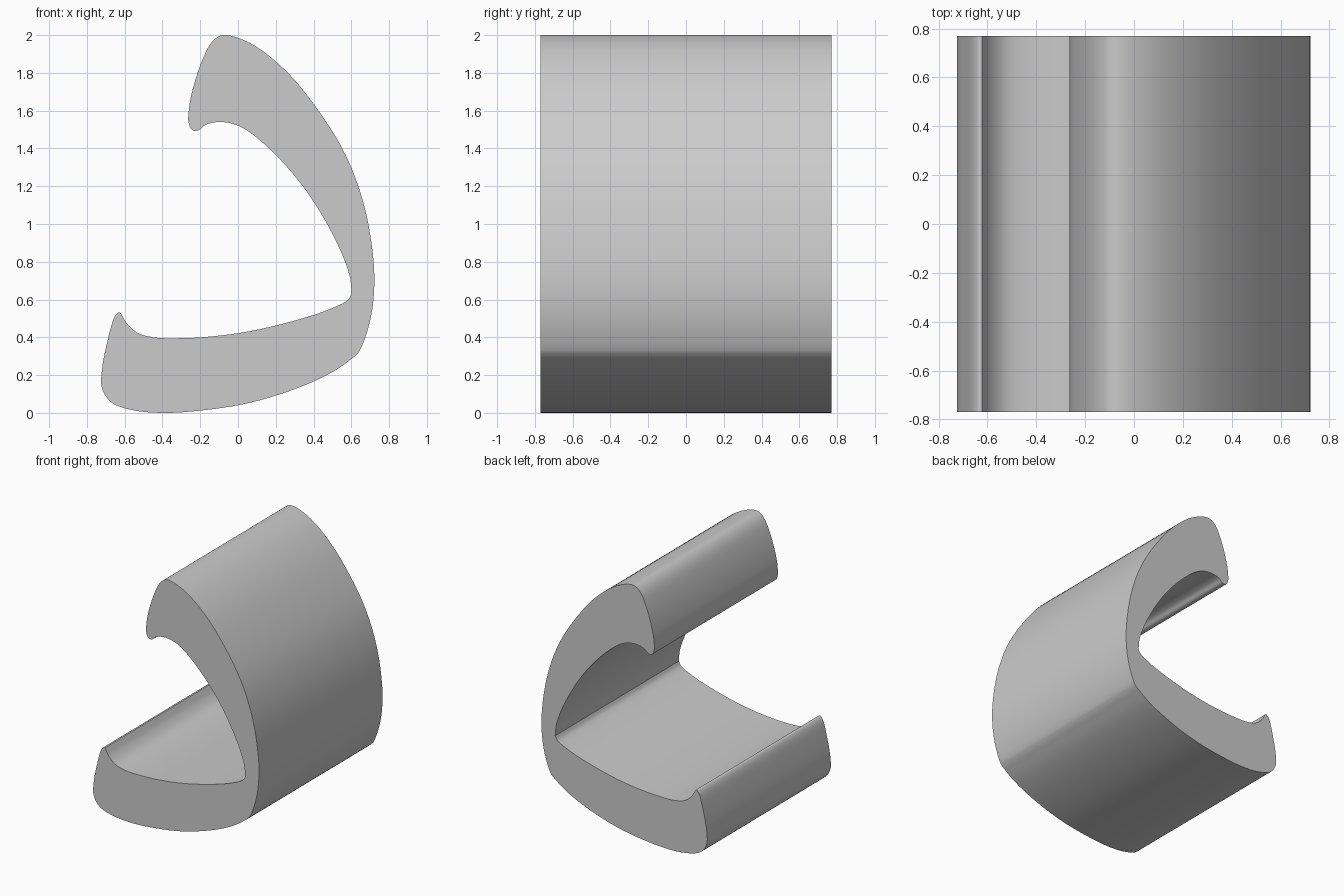
import bpy, bmesh
from mathutils import Vector

if "Cube" in bpy.data.objects:
    bpy.data.objects.remove(bpy.data.objects["Cube"])

HALF_DEPTH = 0.77
STEPS = 5

# Side profile (x, z) as smooth runs that meet at crisp corners
back_run = [(-0.265, 1.55), (-0.253, 1.656), (-0.20, 1.84), (-0.137, 1.965), (-0.08, 2.0),
            (0.06, 1.96), (0.25, 1.815), (0.43, 1.595), (0.57, 1.365), (0.66, 1.127),
            (0.708, 0.89), (0.722, 0.68), (0.70, 0.49), (0.645, 0.33), (0.62, 0.30)]
base_run = [(0.62, 0.30), (0.51, 0.222), (0.33, 0.137), (0.06, 0.053), (-0.2, 0.012),
            (-0.4, 0.0), (-0.56, 0.015), (-0.67, 0.055), (-0.72, 0.13), (-0.72, 0.23),
            (-0.69, 0.385), (-0.655, 0.505), (-0.635, 0.53), (-0.622, 0.53)]
seat_run = [(-0.622, 0.53), (-0.585, 0.47), (-0.53, 0.423), (-0.44, 0.399), (-0.33, 0.395),
            (-0.17, 0.402), (0.06, 0.432), (0.33, 0.497), (0.49, 0.551), (0.58, 0.597),
            (0.602, 0.63)]
inner_run = [(0.602, 0.63), (0.592, 0.72), (0.54, 0.865), (0.435, 1.063), (0.33, 1.217),
             (0.195, 1.37), (0.06, 1.487), (-0.02, 1.528), (-0.105, 1.54), (-0.175, 1.523),
             (-0.205, 1.498), (-0.23, 1.493), (-0.25, 1.505), (-0.265, 1.55)]


def smooth_run(points):
    """Centripetal spline through the points, last point left out."""
    p = [Vector(q) for q in points]
    p = [2 * p[0] - p[1]] + p + [2 * p[-1] - p[-2]]
    out = []
    for i in range(1, len(p) - 2):
        a, b, c, d = p[i - 1:i + 3]
        t1 = (b - a).length ** 0.5
        t2 = t1 + (c - b).length ** 0.5
        t3 = t2 + (d - c).length ** 0.5
        for k in range(STEPS):
            t = t1 + (t2 - t1) * k / STEPS
            a1 = a.lerp(b, t / t1)
            a2 = b.lerp(c, (t - t1) / (t2 - t1))
            a3 = c.lerp(d, (t - t2) / (t3 - t2))
            b1 = a1.lerp(a2, t / t2)
            b2 = a2.lerp(a3, (t - t1) / (t3 - t1))
            out.append(b1.lerp(b2, (t - t1) / (t2 - t1)))
    return out


# Curved shell: profile face extruded along y
outline = []
for run in (back_run, base_run, seat_run, inner_run):
    outline += smooth_run(run)
bm = bmesh.new()
face = bm.faces.new([bm.verts.new((p.x, -HALF_DEPTH, p.y)) for p in outline])
result = bmesh.ops.extrude_face_region(bm, geom=[face], use_keep_orig=True)
new_verts = [g for g in result["geom"] if isinstance(g, bmesh.types.BMVert)]
bmesh.ops.translate(bm, verts=new_verts, vec=(0, 2 * HALF_DEPTH, 0))
bmesh.ops.recalc_face_normals(bm, faces=bm.faces[:])

mesh = bpy.data.meshes.new("curved_shell")
bm.to_mesh(mesh)
bm.free()
shell = bpy.data.objects.new("curved_shell", mesh)
bpy.context.collection.objects.link(shell)
bpy.context.view_layer.objects.active = shell
shell.select_set(True)
bpy.ops.object.shade_smooth_by_angle()
